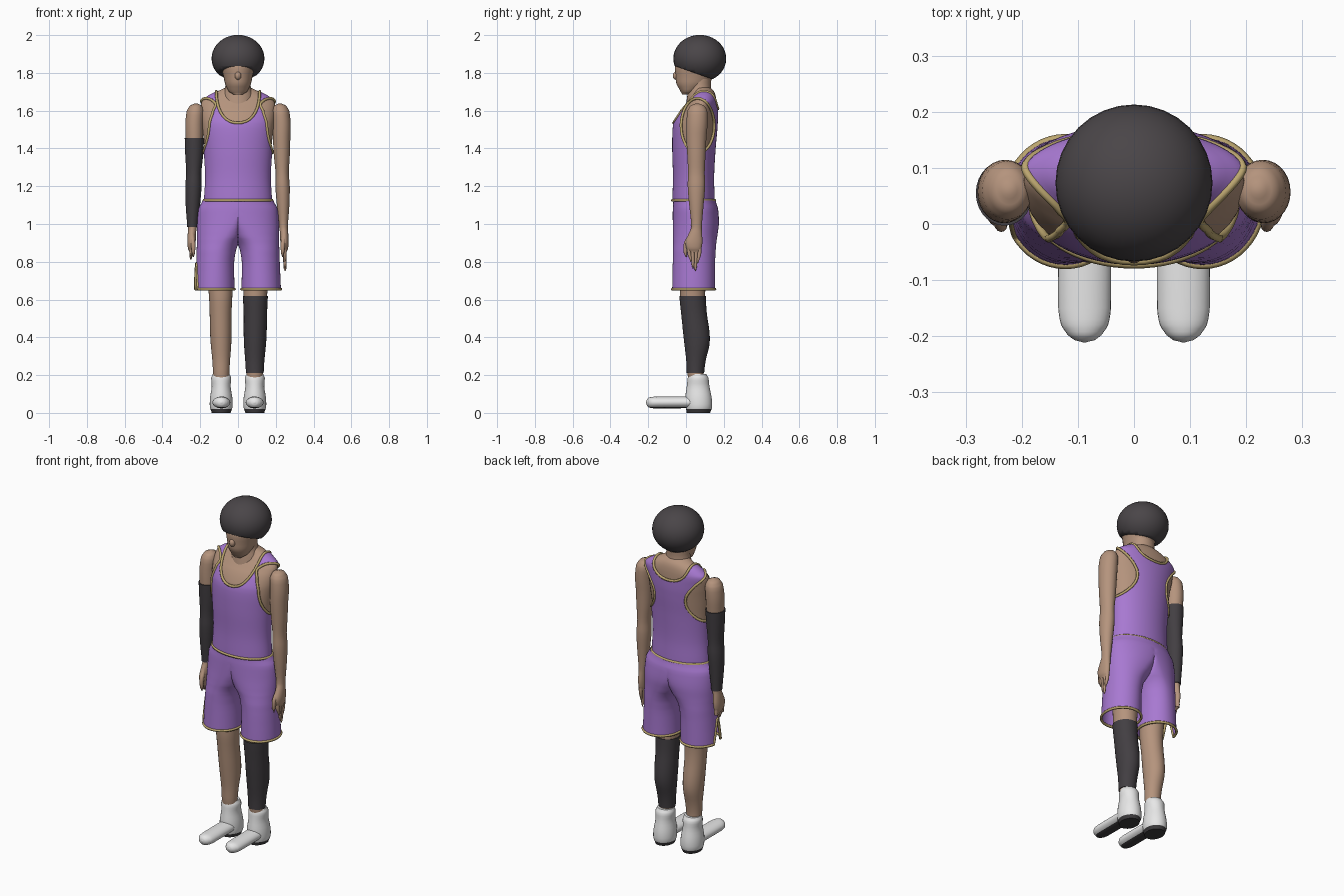
import bpy, bmesh, math
from mathutils import Vector

if "Cube" in bpy.data.objects:
    bpy.data.objects.remove(bpy.data.objects["Cube"])


def material(name, rgb):
    m = bpy.data.materials.new(name)
    m.diffuse_color = (*rgb, 1)
    m.use_nodes = True
    m.node_tree.nodes["Principled BSDF"].inputs["Base Color"].default_value = m.diffuse_color
    return m


SKIN = material("tan skin", (0.46, 0.295, 0.205))
PURPLE = material("purple cloth", (0.39, 0.19, 0.64))
GOLD = material("gold trim", (0.50, 0.38, 0.16))
HAIR = material("charcoal hair", (0.068, 0.06, 0.065))
SLEEVE = material("black sleeve", (0.055, 0.049, 0.055))
WHITE = material("white shoe", (0.80, 0.80, 0.80))
SOLE = material("dark sole", (0.045, 0.042, 0.045))


def finish(name, bm, *mats):
    bmesh.ops.recalc_face_normals(bm, faces=bm.faces[:])
    me = bpy.data.meshes.new(name)
    bm.to_mesh(me)
    bm.free()
    for m in mats:
        me.materials.append(m)
    ob = bpy.data.objects.new(name, me)
    bpy.context.collection.objects.link(ob)
    bpy.ops.object.select_all(action='DESELECT')
    ob.select_set(True)
    bpy.context.view_layer.objects.active = ob
    bpy.ops.object.shade_smooth_by_angle(angle=math.radians(50))
    return ob


def refine(rings, sub):
    """Catmull-Rom interpolation between the control rings."""
    out = []
    for i in range(len(rings) - 1):
        a, b, c, d = (rings[max(i - 1, 0)], rings[i], rings[i + 1],
                      rings[min(i + 2, len(rings) - 1)])
        for s in range(sub):
            t = s / sub
            out.append([q + .5 * t * (r - p + t * (2*p - 5*q + 4*r - s4 + t * (3*(q - r) + s4 - p)))
                        if k else q + t * (r - q)
                        for k, (p, q, r, s4) in enumerate(zip(a, b, c, d))])
    return out + [list(rings[-1])]


def loft(rings, n=28, sub=3, caps=True, grow=0.0, side=1, bm=None):
    """Rings are (z, cx, cy, rx, ry[, inner rx]); an inner rx clamps x at the centre plane."""
    bm = bm or bmesh.new()
    loops = []
    for r in refine(rings, sub):
        loop = []
        for k in range(n):
            c, s = math.cos(2*math.pi*k/n), math.sin(2*math.pi*k/n)
            half = len(r) > 5
            x = r[1] + c * ((r[5] if half and c < 0 else r[3]) + grow)
            x = max(x, 0) if half else x
            loop.append(bm.verts.new((side * x, r[2] + s * (r[4] + grow), r[0])))
        loops.append(loop)
    for a, b in zip(loops, loops[1:]):
        for k in range(n):
            bm.faces.new((a[k], a[(k+1) % n], b[(k+1) % n], b[k]))
    if caps:
        bm.faces.new(loops[0])
        bm.faces.new(loops[-1])
    return bm


def cut(bm, f):
    """Trim the mesh cleanly along f = 0 and keep f > 0."""
    vals = {v: f(v.co) for v in bm.verts}
    new = []
    for e in bm.edges[:]:
        a, b = e.verts
        if (vals[a] > 0) != (vals[b] > 0):
            lo, hi = 0.0, 1.0
            for _ in range(20):
                t = (lo + hi) / 2
                if (f(a.co.lerp(b.co, t)) > 0) == (vals[a] > 0):
                    lo = t
                else:
                    hi = t
            new.append(bmesh.utils.edge_split(e, a, min(max(t, .001), .999))[1])
    bmesh.ops.connect_verts(bm, verts=new)
    dead = []
    for face in bm.faces:
        old = [vals[v] for v in face.verts if v in vals]
        if (min(old) if old else f(face.calc_center_median())) <= 0:
            dead.append(face)
    bmesh.ops.delete(bm, geom=dead, context='FACES')


def trim(name, bm, keep=lambda p: True, radius=0.0075):
    """Gold piping along the open edges of a cloth mesh."""
    todo = {e for e in bm.edges if e.is_boundary and all(keep(v.co) for v in e.verts)}
    cu = bpy.data.curves.new(name, 'CURVE')
    cu.dimensions, cu.bevel_depth, cu.bevel_resolution = '3D', radius, 1
    while todo:
        e = todo.pop()
        start, v = e.verts
        pts = [start.co.copy()]
        while v != start:
            if (v.co - pts[-1]).length > .008:
                pts.append(v.co.copy())
            e = next((q for q in v.link_edges if q in todo), None)
            if e is None:
                break
            todo.remove(e)
            v = e.other_vert(v)
        if len(pts) < 4:
            continue
        sp = cu.splines.new('POLY')
        sp.points.add(len(pts) - 1)
        for p, q in zip(sp.points, pts):
            p.co = (*q, 1)
        sp.use_cyclic_u = v == start
    cu.materials.append(GOLD)
    ob = bpy.data.objects.new(name, cu)
    bpy.context.collection.objects.link(ob)
    bpy.ops.object.select_all(action='DESELECT')
    ob.select_set(True)
    bpy.context.view_layer.objects.active = ob
    bpy.ops.object.convert(target='MESH')


def ball(name, loc, size, mat):
    bm = bmesh.new()
    bmesh.ops.create_uvsphere(bm, u_segments=32, v_segments=20, radius=1)
    for v in bm.verts:
        v.co = Vector(loc) + v.co * Vector(size)
    if name == "hair":
        # slanted lower edge of the hair, low at the nape
        bmesh.ops.bisect_plane(bm, geom=bm.verts[:] + bm.edges[:] + bm.faces[:],
                               plane_co=(0, -.075, 1.842), plane_no=(0, -.35, -1), clear_outer=True)
        bmesh.ops.holes_fill(bm, edges=[e for e in bm.edges if e.is_boundary])
    return finish(name, bm, mat)


# Head, neck and hair
finish("head", loft([(1.685, 0, 0, .025, .02), (1.70, 0, .015, .048, .043), (1.74, 0, .035, .068, .085),
                     (1.78, 0, .045, .077, .10), (1.84, 0, .06, .09, .118), (1.9, 0, .07, .08, .10)]), SKIN)
ball("nose", (0, -.052, 1.785), (.017, .018, .022), SKIN)
finish("neck", loft([(1.60, 0, .075, .09, .08), (1.68, 0, .075, .082, .068), (1.72, 0, .072, .068, .06),
                     (1.80, 0, .075, .066, .06)]), SKIN)
ball("hair", (0, .073, 1.876), (.14, .14, .125), HAIR)

# Body and jersey share one profile
torso = [(1.125, 0, .04, .18, .112), (1.25, 0, .04, .174, .109), (1.40, 0, .042, .183, .115),
         (1.53, 0, .05, .198, .118), (1.60, 0, .067, .204, .103), (1.65, 0, .085, .198, .083),
         (1.682, 0, .093, .155, .07), (1.705, 0, .093, .11, .06), (1.73, 0, .08, .06, .05)]
finish("body", loft(torso, n=40, grow=-.007), SKIN)


def neckline(p):
    depth = .175 + (.10 - .175) * min(max((p.y - .04) / .08, 0), 1)
    return (abs(p.x) / .115)**2.3 + (max(0, 1.71 - p.z) / depth)**2.3 - 1


def armhole(p):
    if abs(p.x) < .1:
        return 1
    return math.hypot((p.y - .062) / .088, (p.z - 1.52) / .145) - 1


jersey = loft(torso, n=64, sub=5, caps=False)
cut(jersey, neckline)
cut(jersey, armhole)
trim("jersey_trim", jersey)
finish("jersey", jersey, PURPLE)

# Shorts: two mirrored halves welded on the centre plane
half = [(1.125, 0, .045, .188, .112, .1), (1.08, 0, .05, .21, .12, .1), (1.0, .03, .052, .187, .122, .1),
        (.93, .07, .048, .148, .117, .1), (.895, .092, .046, .126, .114, .095),
        (.86, .106, .044, .113, .113, .095), (.8, .115, .042, .106, .112, .095),
        (.655, .122, .04, .105, .113, .103)]
shorts = bmesh.new()
for s in (-1, 1):
    loft(half, n=48, sub=4, caps=False, side=s, bm=shorts)
bmesh.ops.delete(shorts, geom=[f for f in shorts.faces if all(abs(v.co.x) < 1e-4 for v in f.verts)],
                 context='FACES')
bmesh.ops.remove_doubles(shorts, verts=shorts.verts[:], dist=.0005)
# side vent on one leg
cut(shorts, lambda p: p.z - (.82 - 4 * abs(p.y - .02)) if p.x < -.17 else 1)
trim("shorts_trim", shorts, lambda p: p.z < .84 and abs(p.x) > .005)
finish("shorts", shorts, PURPLE)

# Limb profiles, for the +x side
leg = [(.95, .1, .045, .08, .08), (.75, .095, .04, .07, .07), (.62, .092, .035, .062, .066),
       (.53, .092, .042, .058, .064), (.43, .091, .054, .057, .066), (.36, .09, .058, .054, .062),
       (.28, .089, .053, .047, .048), (.21, .089, .05, .043, .042), (.15, .089, .055, .04, .04)]
arm = [(1.638, .222, .06, .008, .008), (1.628, .223, .06, .03, .035), (1.6, .226, .06, .045, .052),
       (1.53, .231, .058, .048, .056), (1.455, .231, .055, .046, .053), (1.36, .232, .055, .042, .048),
       (1.27, .234, .055, .035, .044), (1.2, .236, .055, .038, .046), (1.1, .239, .055, .033, .038),
       (.985, .241, .056, .023, .028), (.95, .244, .05, .022, .035), (.905, .246, .042, .022, .045),
       (.87, .246, .042, .019, .04), (.85, .246, .045, .01, .03)]
heel = [(0, .089, .066, .05, .062), (.03, .089, .068, .06, .07), (.08, .089, .066, .059, .07),
        (.14, .089, .064, .05, .06), (.185, .089, .064, .053, .055), (.205, .089, .062, .045, .045)]
toe = [(-.06, .088, .056, .047, .031), (.15, .088, .055, .047, .031), (.18, .088, .055, .042, .03),
       (.198, .088, .055, .03, .025), (.207, .088, .055, .018, .015), (.211, .088, .055, .003, .003)]

for s, side in ((-1, "right"), (1, "left")):
    finish(side + "_leg", loft(leg, side=s), SKIN)
    finish(side + "_arm", loft(arm, side=s), SKIN)

    # fingers and thumb
    tips = (.80, .765, .75, .79) if s > 0 else (.83, .815, .81, .83)
    for i, tip in enumerate(tips):
        y = .016 + .018 * i
        finish(f"{side}_finger_{i + 1}", loft([(.89, .246, y, .012, .011), (.84, .247, y + .001, .01, .010),
               (tip + .015, .249, .3 * .045 + .7 * y, .007, .007), (tip, .25, .3 * .045 + .7 * y, .002, .002)],
               n=10, side=s), SKIN)
    finish(side + "_thumb", loft([(.95, .243, .028, .013, .013), (.90, .238, .002, .012, .013),
           (.85, .236, -.003, .009, .01), (.825, .236, .001, .002, .003)], n=12, side=s), SKIN)

    # shoe upper with dark sole faces underneath
    shoe = loft(heel, side=s)
    for f in shoe.faces:
        f.material_index = int(f.calc_center_median().z < .025)
    finish(side + "_shoe", shoe, WHITE, SOLE)
    front = loft(toe, side=s)
    for v in front.verts:
        v.co = Vector((v.co.x, -v.co.z, v.co.y))
    for f in front.faces:
        f.material_index = int(f.calc_center_median().z < .031)
    finish(side + "_shoe_toe", front, WHITE, SOLE)

# Compression sleeves
finish("leg_sleeve", loft(leg[2:8], grow=.004), SLEEVE)
finish("arm_sleeve", loft(arm[4:10], grow=.005, side=-1), SLEEVE)
